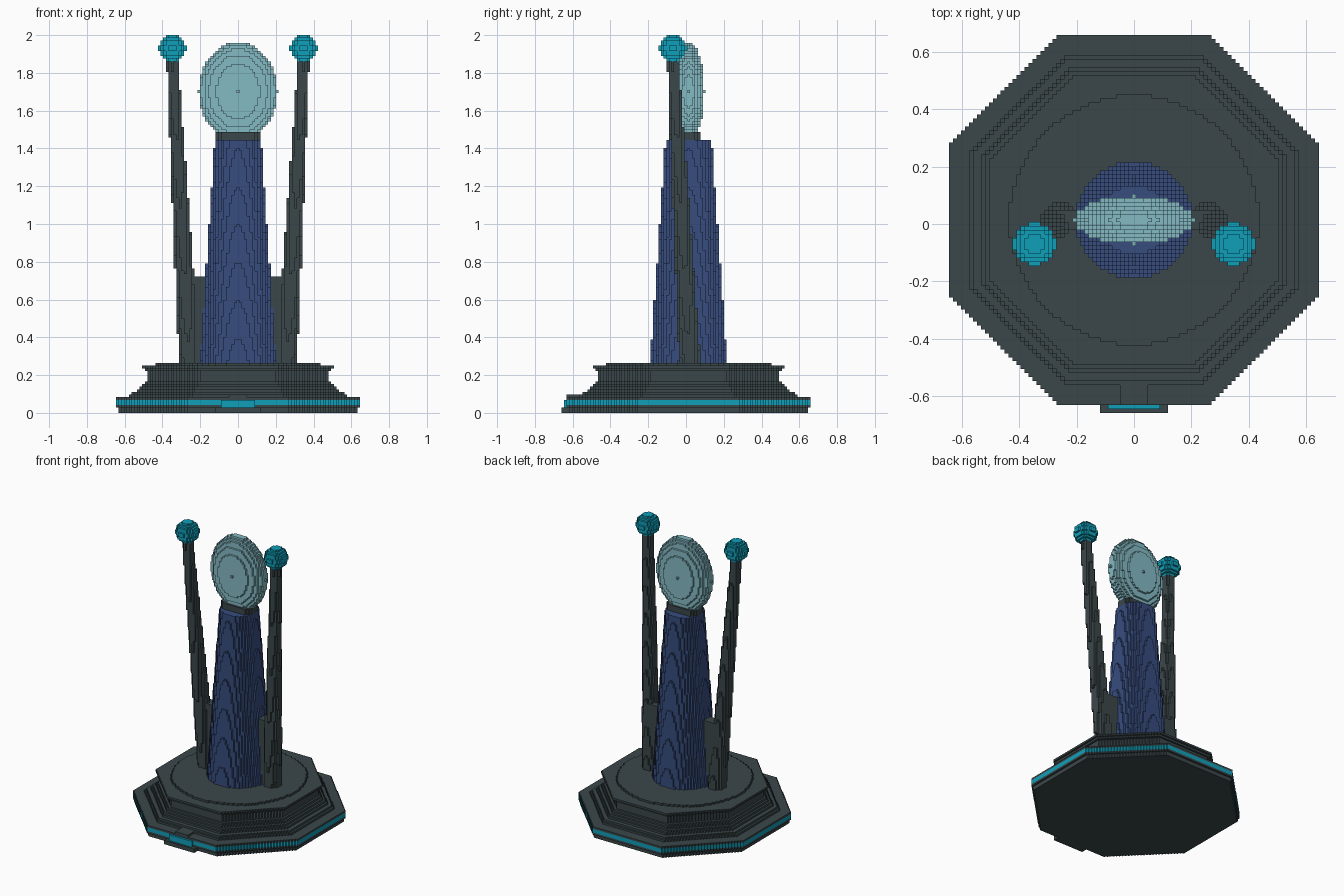
import bpy
from math import ceil, floor, hypot, sqrt

old = bpy.data.objects.get("Cube")
if old:
    bpy.data.objects.remove(old, do_unlink=True)

S = 1 / 72          # size of one block
Y_SHIFT = 1         # body sits one block behind the origin
filled = {}         # block -> part name
painted = set()     # blocks that take a part's second colour


def material(name, rgb):
    m = bpy.data.materials.new(name)
    m.use_nodes = True
    m.diffuse_color = (*rgb, 1)
    m.node_tree.nodes["Principled BSDF"].inputs["Base Color"].default_value = (*rgb, 1)
    return m


DARK = material("dark slate", (0.044, 0.063, 0.068))
BLUE = material("deep blue", (0.038, 0.073, 0.21))
PALE = material("pale aqua", (0.23, 0.49, 0.55))
CYAN = material("bright cyan", (0.005, 0.35, 0.49))
parts = {}


def fill(name, mats, xs, ys, zs, inside=lambda x, y, z: True):
    """Claim every free block in the box that passes the shape test."""
    parts[name] = mats
    for k in range(zs[0], zs[1] + 1):
        for j in range(ys[0], ys[1] + 1):
            for i in range(xs[0], xs[1] + 1):
                if (i, j, k) not in filled and inside(i, j, k):
                    filled[i, j, k] = name


def ellipsoid(name, mats, c, r):
    lo = [floor(c[a] - r[a]) for a in range(3)]
    hi = [ceil(c[a] + r[a]) for a in range(3)]
    fill(name, mats, *zip(lo, hi),
         lambda *p: sum(((p[a] - c[a]) / r[a]) ** 2 for a in range(3)) <= 1.0001)


def cone(name, mats, c0, r0, c1, r1, z0, z1):
    """Round tapered column, free to lean."""
    def inside(x, y, z):
        t = (z - z0) / (z1 - z0)
        cx, cy = (c0[a] + (c1[a] - c0[a]) * t for a in (0, 1))
        return hypot(x - cx, y - cy) <= r0 + (r1 - r0) * t
    fill(name, mats, (-32, 32), (-18, 18), (z0, z1), inside)


# Octagonal base: half width of each layer
LAYERS = [45, 45] + [46] * 4 + [41, 40, 38, 37, 36, 35] + [34] * 4 + [35, 36]


def octagon(x, y, z):
    r = LAYERS[z]
    return max(abs(x), abs(y)) <= r and abs(x) + abs(y) <= (r + 0.5) * sqrt(2)


fill("octagonal_base", [DARK, CYAN], (-46, 46), (-46, 46), (0, len(LAYERS) - 1), octagon)
painted.update(c for c in filled if c[2] in (3, 4))
fill("round_floor", [DARK], (-31, 31), (-31, 31), (18, 18), lambda x, y, z: hypot(x, y) <= 31.3)

# Front step, light bar and walkway
fill("front_step", [DARK], (-8, 8), (-48, -46), (0, 1))
fill("front_light", [CYAN], (-6, 6), (-47, -47), (2, 4))
fill("front_walkway", [DARK], (-3, 3), (-46, -36), (6, 6))

# Tower, neck and lens
cone("tower", [BLUE], (0, 0), 14.6, (0, 0), 8.8, 19, 103)
fill("neck", [DARK], (-8, 8), (-4, 4), (104, 106),
     lambda x, y, z: (x / 9) ** 2 + (y / 5) ** 2 <= 1.1)
ellipsoid("lens", [PALE], (0, 0, 122), (15, 6, 18.7))

# Leaning arms with braces and orbs
for side, s in (("left", 1), ("right", -1)):
    ellipsoid(side + "_orb", [CYAN], (s * 25, -6, 138.5), (5.2, 5.2, 5.2))
    cone(side + "_arm", [DARK], (s * 18.5, 0.4), 4.1, (s * 25, -6), 2.2, 19, 134)
    fill(side + "_brace", [DARK], tuple(sorted((s * 10, s * 19))), (-2, 2), (19, 51))

# Turn the blocks of each part into an outer skin
AXES = [tuple(d if a == b else 0 for b in range(3)) for a in range(3) for d in (1, -1)]
skins = {name: ({}, [], []) for name in parts}
for cell, name in filled.items():
    verts, faces, index = skins[name]
    for n in AXES:
        if tuple(c + d for c, d in zip(cell, n)) in filled:
            continue
        axis = next(a for a in range(3) if n[a])
        u, v = (axis + 1) % 3, (axis + 2) % 3
        loop = [(0, 0), (1, 0), (1, 1), (0, 1)]
        if n[axis] < 0:
            loop.reverse()
        quad = []
        for du, dv in loop:
            p = list(cell)
            p[axis] += n[axis] > 0
            p[u] += du
            p[v] += dv
            quad.append(verts.setdefault(tuple(p), len(verts)))
        faces.append(quad)
        index.append(int(cell in painted and axis != 2))

for name, (verts, faces, index) in skins.items():
    if not faces:
        continue
    mesh = bpy.data.meshes.new(name)
    mesh.from_pydata([((x - 0.5) * S, (y - 0.5 + Y_SHIFT) * S, z * S) for x, y, z in verts],
                     [], faces)
    for m in parts[name]:
        mesh.materials.append(m)
    mesh.polygons.foreach_set("material_index", index)
    mesh.update()
    bpy.context.scene.collection.objects.link(bpy.data.objects.new(name, mesh))
